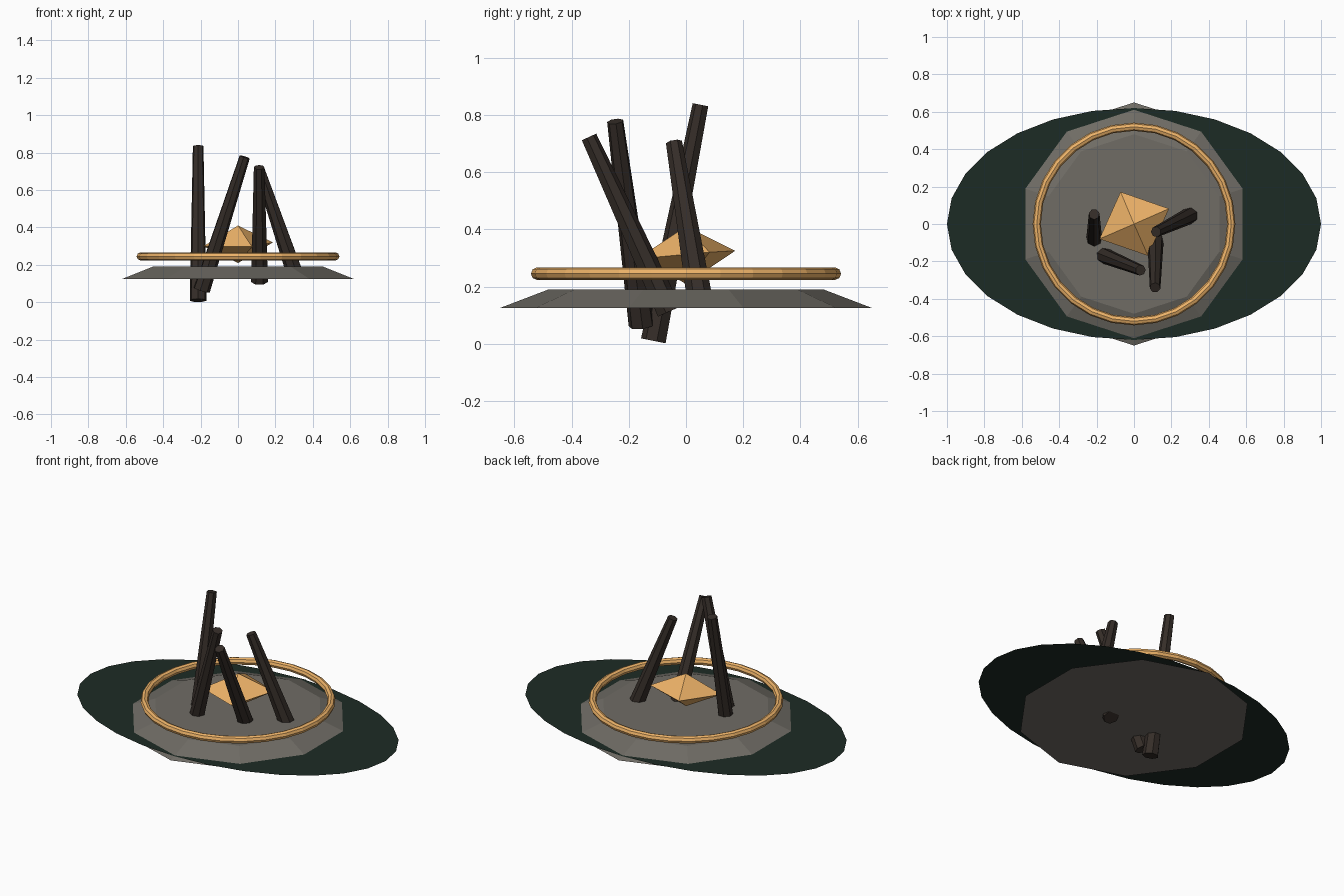
import bpy, bmesh, math
from mathutils import Vector

if "Cube" in bpy.data.objects:
    bpy.data.objects.remove(bpy.data.objects["Cube"])


def material(name, rgb):
    m = bpy.data.materials.new(name)
    m.diffuse_color = (*rgb, 1)
    m.use_nodes = True
    m.node_tree.nodes["Principled BSDF"].inputs["Base Color"].default_value = m.diffuse_color
    return m


STONE = material("stone", (0.16, 0.15, 0.13))
WOOD = material("charred_wood", (0.035, 0.026, 0.021))
GLOW = material("ember_orange", (0.85, 0.45, 0.14))
MOSS = material("dark_moss", (0.012, 0.024, 0.018))


def finish(name, mat):
    ob = bpy.context.object
    ob.name = name
    ob.data.materials.append(mat)
    return ob


def log(name, a, b, r_bottom=0.046, r_top=0.029):
    """Tapered log between two points."""
    a, b = Vector(a), Vector(b)
    d = b - a
    bpy.ops.mesh.primitive_cone_add(vertices=7, radius1=r_bottom, radius2=r_top,
                                    depth=d.length, location=(a + b) / 2)
    ob = finish(name, WOOD)
    ob.rotation_euler = d.to_track_quat('Z', 'Y').to_euler()


# flat oval ground patch, cutting the stone just above its lower rim
bpy.ops.mesh.primitive_circle_add(vertices=28, radius=1, fill_type='NGON',
                                  location=(0, 0, 0.14))
ground = finish("ground_patch", MOSS)
ground.scale = (1, 0.62, 1)

# ten-sided stone hearth
bpy.ops.mesh.primitive_cone_add(vertices=10, radius1=0.65, radius2=0.48,
                                depth=0.065, location=(0, 0, 0.1575))
finish("stone_hearth", STONE)

# glowing ring hovering over the hearth
bpy.ops.mesh.primitive_torus_add(major_radius=0.52, minor_radius=0.022,
                                 major_segments=28, minor_segments=8,
                                 location=(0, 0, 0.245))
finish("glow_ring", GLOW)

# ember crystal: squashed octahedron with a slightly tilted waist
bm = bmesh.new()
for p in [(0, 0, 0.41), (0, 0, 0.21), (0.187, 0.082, 0.32), (-0.072, 0.172, 0.325),
          (-0.185, -0.08, 0.30), (0.075, -0.17, 0.297)]:
    bm.verts.new(p)
bmesh.ops.convex_hull(bm, input=bm.verts)
bmesh.ops.recalc_face_normals(bm, faces=bm.faces)
mesh = bpy.data.meshes.new("ember_crystal")
bm.to_mesh(mesh)
bm.free()
mesh.materials.append(GLOW)
bpy.context.collection.objects.link(bpy.data.objects.new("ember_crystal", mesh))

# leaning logs
log("log_left", (-0.213, -0.112, 0.01), (-0.213, 0.052, 0.835))
log("log_front_left", (-0.195, -0.155, 0.065), (0.035, -0.247, 0.777))
log("log_front", (0.115, -0.06, 0.112), (0.113, -0.34, 0.722))
log("log_right", (0.305, 0.048, 0.155), (0.118, -0.042, 0.703))
